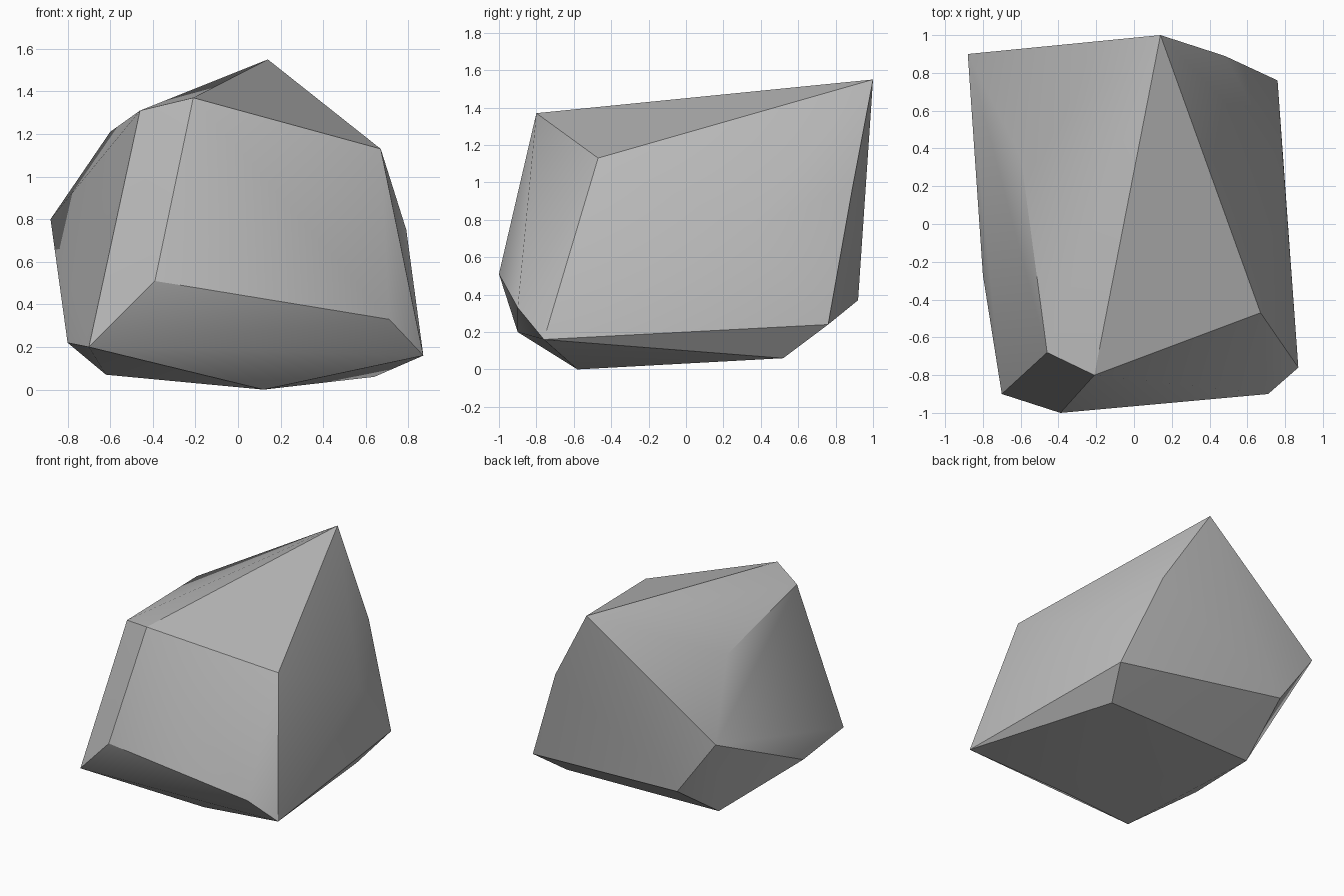
import bpy
import bmesh
import math

# Remove the default cube only
default_cube = bpy.data.objects.get("Cube")
if default_cube:
    bpy.data.objects.remove(default_cube, do_unlink=True)


def make_material(name, colour):
    material = bpy.data.materials.new(name)
    material.use_nodes = True
    material.diffuse_color = colour
    material.node_tree.nodes["Principled BSDF"].inputs["Base Color"].default_value = colour
    return material


def make_hull(name, corners, material):
    """Wrap a convex faceted skin around the corner points."""
    bm = bmesh.new()
    for corner in corners:
        bm.verts.new(corner)
    hull = bmesh.ops.convex_hull(bm, input=bm.verts[:])
    loose = {g for g in hull["geom_interior"] + hull["geom_unused"]
             if isinstance(g, bmesh.types.BMVert)}
    bmesh.ops.delete(bm, geom=list(loose), context="VERTS")
    bmesh.ops.recalc_face_normals(bm, faces=bm.faces[:])
    mesh = bpy.data.meshes.new(name)
    bm.to_mesh(mesh)
    bm.free()
    mesh.materials.append(material)
    obj = bpy.data.objects.new(name, mesh)
    bpy.context.collection.objects.link(obj)
    return obj


# Corners of the boulder, grouped by height
crown = [(0.14, 1.0, 1.55), (-0.21, -0.80, 1.37), (-0.46, -0.68, 1.31),
         (-0.60, 0.36, 1.21), (0.67, -0.47, 1.13)]
waist = [(0.48, 0.89, 0.97), (-0.88, 0.90, 0.80), (0.79, 0.33, 0.75),
         (-0.39, -1.0, 0.51), (-0.57, 0.92, 0.37), (0.71, -0.90, 0.33)]
foot = [(0.76, 0.76, 0.24), (-0.80, -0.27, 0.22), (-0.70, -0.90, 0.20),
        (0.87, -0.76, 0.16)]
underside = [(-0.62, 0.49, 0.07), (0.64, 0.52, 0.06), (0.12, -0.58, 0.0)]

# Boulder: one grey stone, soft across shallow creases and sharp elsewhere
stone = make_material("stone_grey", (0.5, 0.5, 0.5, 1.0))
boulder = make_hull("boulder", crown + waist + foot + underside, stone)
bpy.ops.object.select_all(action="DESELECT")
boulder.select_set(True)
bpy.context.view_layer.objects.active = boulder
bpy.ops.object.shade_smooth_by_angle(angle=math.radians(30))
